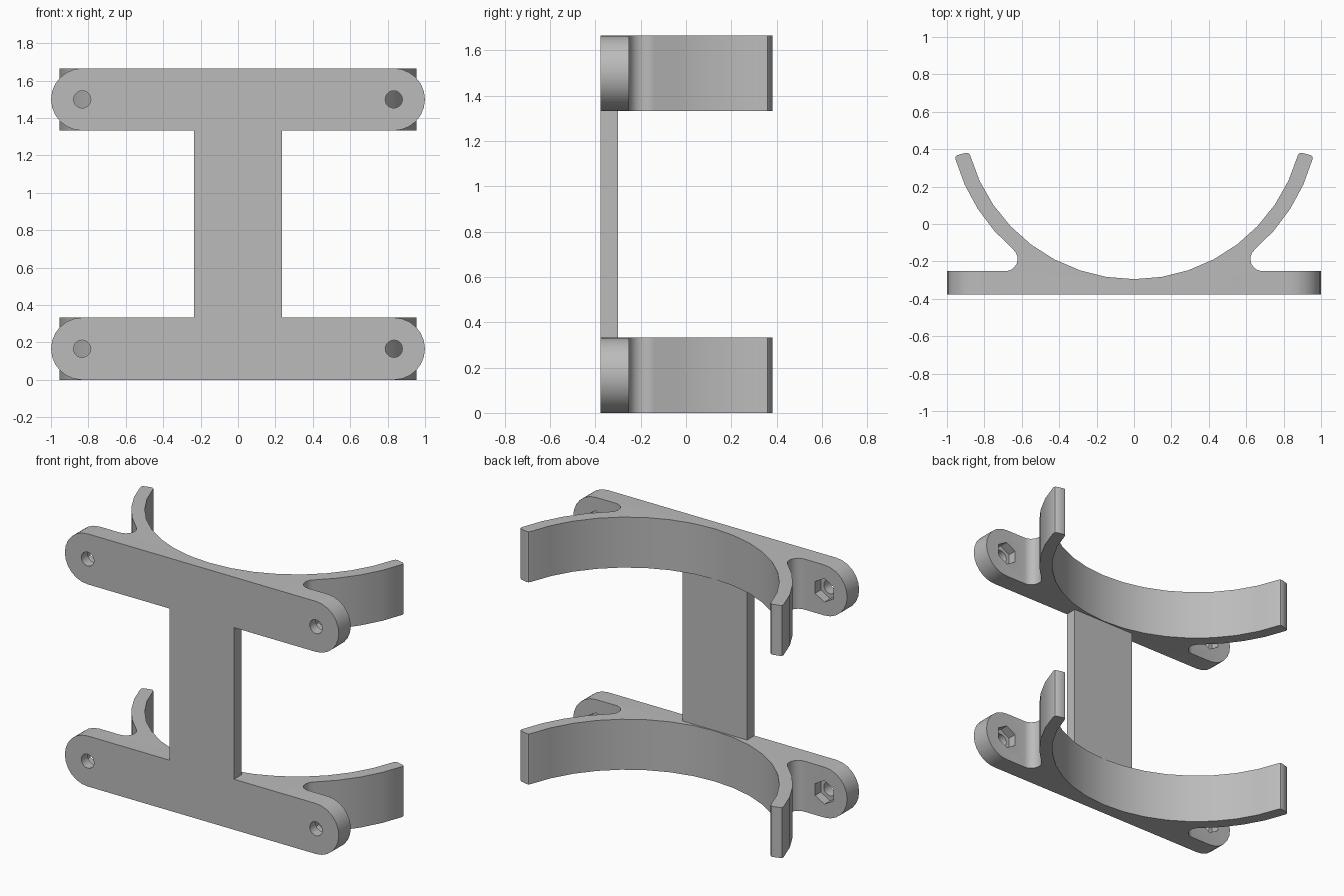
import bpy, bmesh, math
from mathutils import Vector

default_cube = bpy.data.objects.get("Cube")
if default_cube:
    bpy.data.objects.remove(default_cube, do_unlink=True)

grey = bpy.data.materials.new("plain grey")
grey.use_nodes = True
grey.diffuse_color = (0.5, 0.5, 0.5, 1)
grey.node_tree.nodes["Principled BSDF"].inputs["Base Color"].default_value = (0.5, 0.5, 0.5, 1)

FRONT, LEDGE, HEIGHT = -0.377, -0.252, 0.333
MID, EAR_X, RISE = HEIGHT / 2, 0.833, 1.333
CENTRE_Y, R_IN, R_OUT, R_FILLET = 0.616, 0.911, 0.992, 0.065


def prism(name, points, direction):
    """Extrude a closed flat outline along a direction."""
    bm = bmesh.new()
    face = bm.faces.new([bm.verts.new(p) for p in points])
    grown = bmesh.ops.extrude_face_region(bm, geom=[face])
    verts = [v for v in grown["geom"] if isinstance(v, bmesh.types.BMVert)]
    bmesh.ops.translate(bm, vec=Vector(direction), verts=verts)
    bmesh.ops.recalc_face_normals(bm, faces=bm.faces)
    mesh = bpy.data.meshes.new(name)
    bm.to_mesh(mesh)
    bm.free()
    mesh.materials.append(grey)
    obj = bpy.data.objects.new(name, mesh)
    bpy.context.collection.objects.link(obj)
    return obj


def activate(obj):
    bpy.ops.object.select_all(action="DESELECT")
    obj.select_set(True)
    bpy.context.view_layer.objects.active = obj


def cut(target, cutter):
    cutter.hide_render = True
    mod = target.modifiers.new("cut", "BOOLEAN")
    mod.operation, mod.solver, mod.object = "DIFFERENCE", "EXACT", cutter
    activate(target)
    bpy.ops.object.modifier_apply(modifier=mod.name)
    bpy.data.objects.remove(cutter, do_unlink=True)


def saddle(radius, degrees):
    """Point on the cradle circle, measured from its lowest point."""
    a = math.radians(degrees)
    return (radius * math.sin(a), CENTRE_Y - radius * math.cos(a))


def ring(x, y, radius, sides, start=0.0):
    angles = [start + math.tau * i / sides for i in range(sides)]
    return [(x + radius * math.cos(a), y, MID + radius * math.sin(a)) for a in angles]


# Right half of the bracket outline: cradle, rounded tip, outer arc, fillet, ear
TIP, STEPS = 75.3, 8
half = [saddle(R_IN, (TIP - 1) * i / STEPS) for i in range(STEPS + 1)]
half += [saddle(R_IN + 0.005, TIP - 0.3), saddle(R_IN + 0.015, TIP),
         saddle(R_OUT - 0.015, TIP), saddle(R_OUT - 0.005, TIP - 0.3)]
fillet_y = LEDGE + R_FILLET
reach = R_OUT + R_FILLET
tangent = math.degrees(math.acos((CENTRE_Y - fillet_y) / reach))
fillet_x = reach * math.sin(math.radians(tangent))
half += [saddle(R_OUT, TIP - 1 + (tangent - TIP + 1) * i / 4) for i in range(5)]
for i in range(1, 9):
    a = math.radians(90 + tangent + (180 - tangent) * i / 8)
    half.append((fillet_x + R_FILLET * math.cos(a), fillet_y + R_FILLET * math.sin(a)))
half += [(1.05, LEDGE), (1.05, FRONT)]
outline = half + [(-x, y) for x, y in reversed(half[1:])]
lower = prism("lower_bracket", [(x, y, 0) for x, y in outline], (0, 0, HEIGHT))

# Round the ears, then drill the bolt holes and hexagonal nut pockets
for side in (1, -1):
    arc = [math.radians(-90 + 15 * i) for i in range(13)]
    corner = [(EAR_X, -0.1)]
    corner += [(EAR_X + MID * math.cos(a), MID + MID * math.sin(a)) for a in arc]
    corner += [(EAR_X, HEIGHT + 0.1), (1.2, HEIGHT + 0.1), (1.2, -0.1)]
    cut(lower, prism("ear_cutter", [(side * x, -0.5, z) for x, z in corner], (0, 0.4, 0)))
    x = side * EAR_X
    cut(lower, prism("hole_cutter", ring(x, -0.5, 0.046, 20), (0, 0.4, 0)))
    cut(lower, prism("nut_cutter", ring(x, LEDGE - 0.06, 0.078, 6, math.pi / 6), (0, 0.12, 0)))

activate(lower)
bpy.ops.object.shade_smooth_by_angle(angle=math.radians(30))

# Matching upper bracket
upper = lower.copy()
upper.data = lower.data.copy()
upper.name = "upper_bracket"
upper.location.z = RISE
bpy.context.collection.objects.link(upper)

# Flat plate joining the brackets
w, back = 0.235, -0.3
prism("connecting_plate",
      [(-w, FRONT, HEIGHT), (w, FRONT, HEIGHT), (w, back, HEIGHT), (-w, back, HEIGHT)],
      (0, 0, RISE - HEIGHT))
